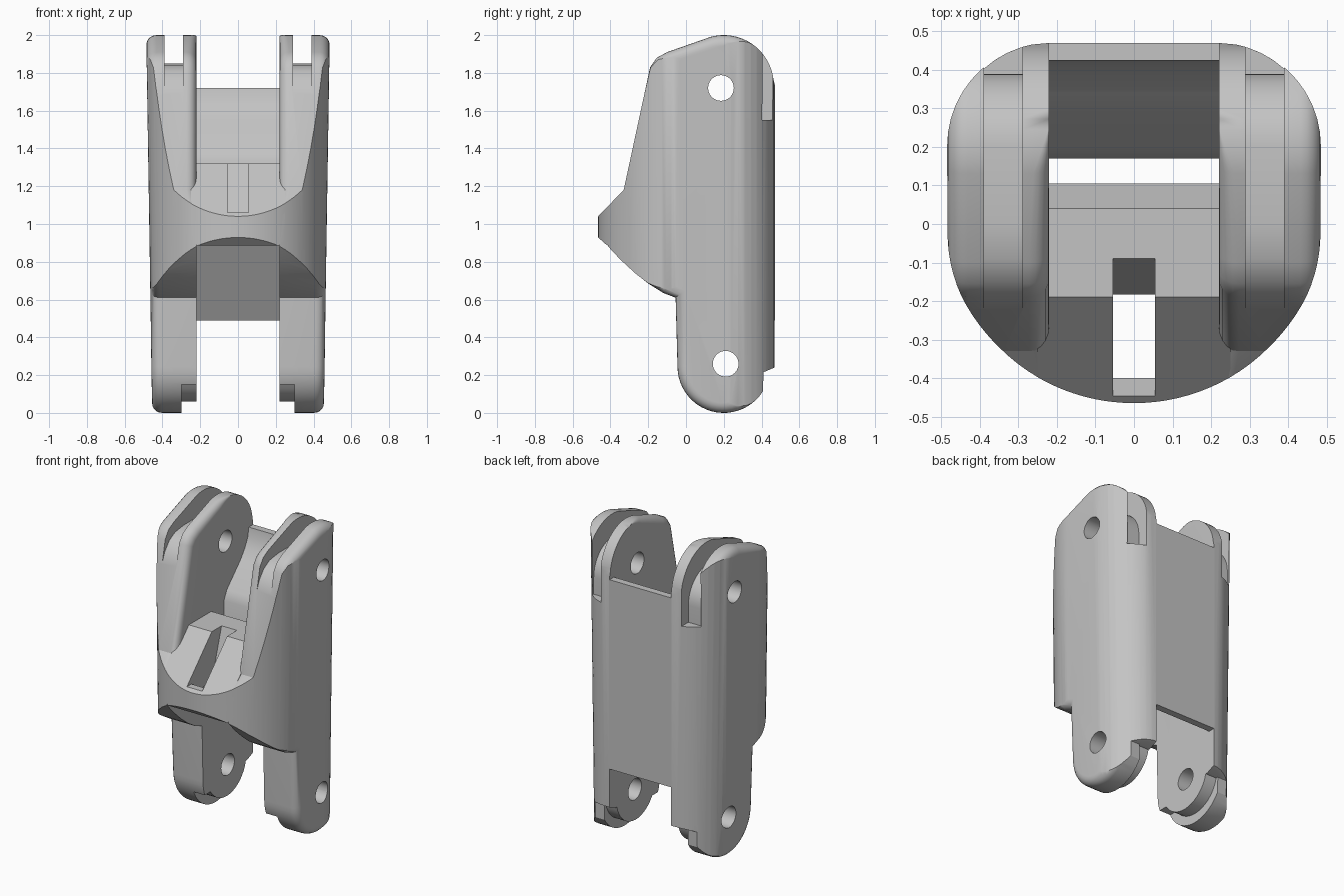
import bpy, bmesh
from math import sin, cos, radians
from mathutils import Vector

old = bpy.data.objects.get("Cube")
if old:
    bpy.data.objects.remove(old, do_unlink=True)

grey = bpy.data.materials.new("plain grey")
grey.use_nodes = True
grey.diffuse_color = (0.55, 0.55, 0.55, 1)
grey.node_tree.nodes["Principled BSDF"].inputs["Base Color"].default_value = (0.55, 0.55, 0.55, 1)


def arc(cx, cy, rx, ry, start, end, steps):
    angles = [radians(start + (end - start) * i / steps) for i in range(steps + 1)]
    return [(cx + rx * cos(a), cy + ry * sin(a)) for a in angles]


def new_object(name, bm):
    bmesh.ops.recalc_face_normals(bm, faces=bm.faces)
    mesh = bpy.data.meshes.new(name)
    bm.to_mesh(mesh)
    bm.free()
    mesh.materials.append(grey)
    ob = bpy.data.objects.new(name, mesh)
    bpy.context.collection.objects.link(ob)
    return ob


def loft(name, rings):
    """Join matching rings of points and cap both ends."""
    bm = bmesh.new()
    loops = [[bm.verts.new(p) for p in ring] for ring in rings]
    bm.faces.new(loops[0])
    bm.faces.new(loops[-1][::-1])
    for a, b in zip(loops, loops[1:]):
        for i in range(len(a)):
            j = (i + 1) % len(a)
            bm.faces.new((a[i], a[j], b[j], b[i]))
    return new_object(name, bm)


def prism(name, points, x0, x1):
    return loft(name, [[(x, y, z) for y, z in points] for x in (x0, x1)])


def inset_directions(points):
    """Inward mitre vector at each corner of an anticlockwise outline."""
    result = []
    for i, p in enumerate(points):
        before = (Vector(p) - Vector(points[i - 1])).normalized()
        after = (Vector(points[(i + 1) % len(points)]) - Vector(p)).normalized()
        n0, n1 = (Vector((-d.y, d.x)) for d in (before, after))
        result.append((n0 + n1) / (1 + n0.dot(n1)))
    return result


def helper(ob):
    ob.hide_render = True
    ob.hide_viewport = True
    return ob


def carve(ob, operations):
    """Apply a list of (operation, cutter) booleans."""
    for operation, cutter in operations:
        mod = ob.modifiers.new("cut", "BOOLEAN")
        mod.operation = operation
        mod.object = cutter
        mod.solver = "EXACT"
    graph = bpy.context.evaluated_depsgraph_get()
    mesh = bpy.data.meshes.new_from_object(ob.evaluated_get(graph))
    ob.modifiers.clear()
    ob.data = mesh


def wall(z):
    """Half width, slightly narrower at the bottom."""
    return 0.455 + 0.015 * z


# Rounded plan outline that trims every part
half = [(0.22, 0.47)] + arc(0.22, 0.2, 0.265, 0.27, 80, 0, 10)
half += arc(0, -0.02, 0.485, 0.445, 0, -87, 24)
plan = half + [(0, -0.465)] + [(-x, y) for x, y in half[::-1]]
outline = helper(loft("outline_trim", [
    [(x * wall(z) / 0.484, y, z) for x, y in plan] for z in (-0.1, 2.1)]))

# Side plate profile, seen from the side
side = arc(0.2, 0.245, 0.245, 0.245, 180, 328, 22)
side += [(0.41, 0.215), (0.48, 0.245), (0.48, 1.7)]
side += arc(0.2, 1.735, 0.265, 0.265, 6, 105, 16)
side += [(-0.1, 1.91), (-0.155, 1.88), (-0.19, 1.83), (-0.33, 1.18), (-0.5, 1.005)]
side += [(-0.5, 0.96), (-0.416, 0.885), (-0.346, 0.81), (-0.27, 0.74),
         (-0.2, 0.685), (-0.12, 0.635), (-0.055, 0.61)]
inward = inset_directions(side)


def plate_ring(base, depth, inset, weight):
    """One ring of the plate, pulled in from the profile to round its rim."""
    ring = []
    for (y, z), d in zip(side, inward):
        w = weight(y, z)
        x = wall(z) - depth if base == "outer" else 0.22 + depth * w
        ring.append((x, y + d.x * inset * w, z + d.y * inset * w))
    return ring


def upper_front(y, z):
    return min(1, max(0, (0.25 - y) / 0.15)) if z > 1.17 else 0


def everywhere(y, z):
    return 1


# Rounding steps as (depth, inset), from the flat face to the rim
radius = 0.052
steps = [(radius * (1 - sin(a)), radius * (1 - cos(a)))
         for a in (radians(90 - 18 * i) for i in range(6))]
rings = [plate_ring("inner", d, i, upper_front) for d, i in steps]
rings += [plate_ring("outer", d, i, everywhere) for d, i in steps[::-1]]

# Unrounded points share a place on the inner rings, so merge them
plate = loft("left_side_plate", rings)
bm = bmesh.new()
bm.from_mesh(plate.data)
bmesh.ops.remove_doubles(bm, verts=bm.verts, dist=0.00001)
bm.to_mesh(plate.data)
bm.free()

# Pin holes, strap groove and foot step
cuts = [helper(prism("pin_hole_cutter", arc(y, z, 0.068, 0.068, 0, 350, 35), 0.1, 0.7))
        for y, z in ((0.185, 1.72), (0.21, 0.26))]
groove = [(-0.6, 1.68), (-0.225, 1.68), (-0.195, 1.75), (-0.15, 1.805), (-0.09, 1.838), (0, 1.85)]
groove += arc(0.2, 1.66, 0.19, 0.19, 90, 0, 10)
groove += [(0.39, 1.55), (0.6, 1.55), (0.6, 2.1), (-0.6, 2.1)]
cuts.append(helper(prism("groove_cutter", groove, 0.29, 0.39)))
step = [(-0.2, 0.15)] + arc(0.2, 0.26, 0.2, 0.2, 213, 347, 16)
step += [(0.6, 0.215), (0.6, -0.1), (-0.2, -0.1)]
cuts.append(helper(prism("foot_step_cutter", step, 0.1, 0.3)))
carve(plate, [("INTERSECT", outline)] + [("DIFFERENCE", cutter) for cutter in cuts])

# Mirrored plate on the other side
bm = bmesh.new()
bm.from_mesh(plate.data)
for v in bm.verts:
    v.co.x = -v.co.x
new_object("right_side_plate", bm)

# Front bridge with its wedge top and narrow slot
bridge = prism("front_bridge", [
    (-0.5, 1.005), (-0.19, 1.32), (0.04, 1.32), (0.105, 1.2), (0.09, 1.14),
    (-0.1, 1.05), (-0.38, 0.96), (-0.416, 0.885), (-0.5, 0.96)], -0.25, 0.25)
slot = helper(prism("slot_cutter", [
    (-0.6, 1.06), (-0.4, 1.06), (-0.4, 0.8), (-0.19, 0.8), (-0.19, 1.0),
    (-0.09, 1.32), (-0.09, 1.5), (-0.6, 1.5)], -0.055, 0.055))
carve(bridge, [("INTERSECT", outline), ("DIFFERENCE", slot)])

# Back wall, thinning towards its upper and lower lips
prism("back_wall", [
    (0.47, 0.49), (0.425, 0.49), (0.17, 0.9), (0.17, 1.34), (0.2, 1.4), (0.34, 1.54),
    (0.385, 1.6), (0.415, 1.66), (0.425, 1.72), (0.47, 1.72)], -0.225, 0.225)

# Smooth the curved faces, keep the edges crisp
for ob in bpy.context.scene.objects:
    ob.select_set(False)
for ob in bpy.context.scene.objects:
    if ob.type == "MESH" and not ob.hide_render:
        ob.select_set(True)
        bpy.context.view_layer.objects.active = ob
bpy.ops.object.shade_smooth_by_angle(angle=radians(30))
